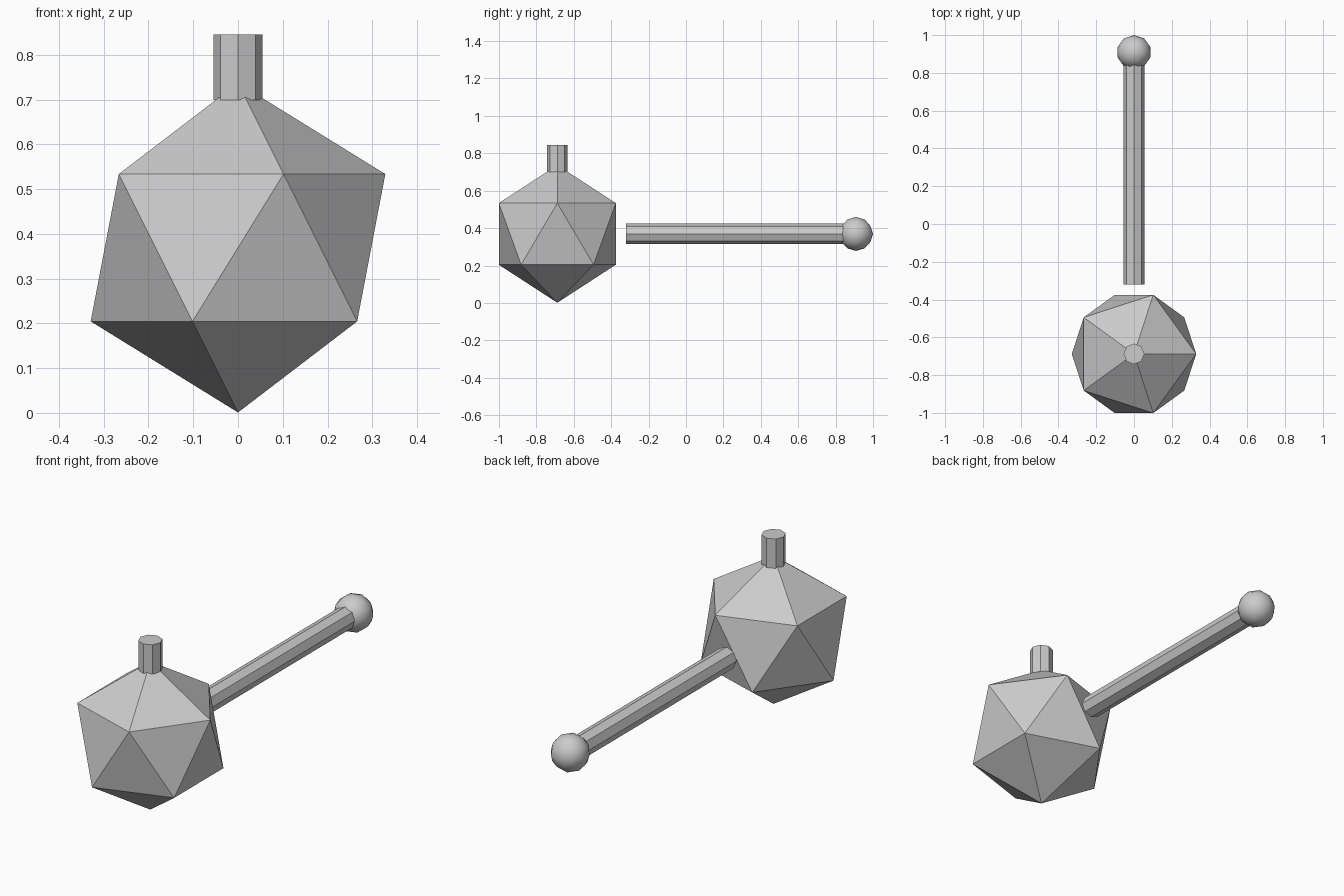
import bpy
from math import pi, radians

if "Cube" in bpy.data.objects:
    bpy.data.objects.remove(bpy.data.objects["Cube"])

BODY_Y, MID_Z, BODY_R = -0.688, 0.369, 0.368


def cylinder(name, location, depth, rotation=(0, 0, 0)):
    bpy.ops.mesh.primitive_cylinder_add(vertices=8, radius=0.055, depth=depth,
                                        location=location, rotation=rotation)
    bpy.context.object.name = name


def icosphere(name, location, radius, subdivisions):
    bpy.ops.mesh.primitive_ico_sphere_add(subdivisions=subdivisions, radius=radius,
                                          location=location)
    bpy.context.object.name = name


# Faceted bomb body: a plain icosahedron
icosphere("body", (0, BODY_Y, MID_Z), BODY_R, 1)

# Short neck resting on the top point
cylinder("neck", (0, BODY_Y, 0.772), 0.146)

# Long rod lying along y, separate from the body
cylinder("rod", (0, 0.265, MID_Z), 1.17, (pi / 2, 0, 0))

# Smooth knob at the far end of the rod
icosphere("knob", (0, 0.909, MID_Z), 0.091, 2)
bpy.ops.object.shade_smooth_by_angle(angle=radians(60))
